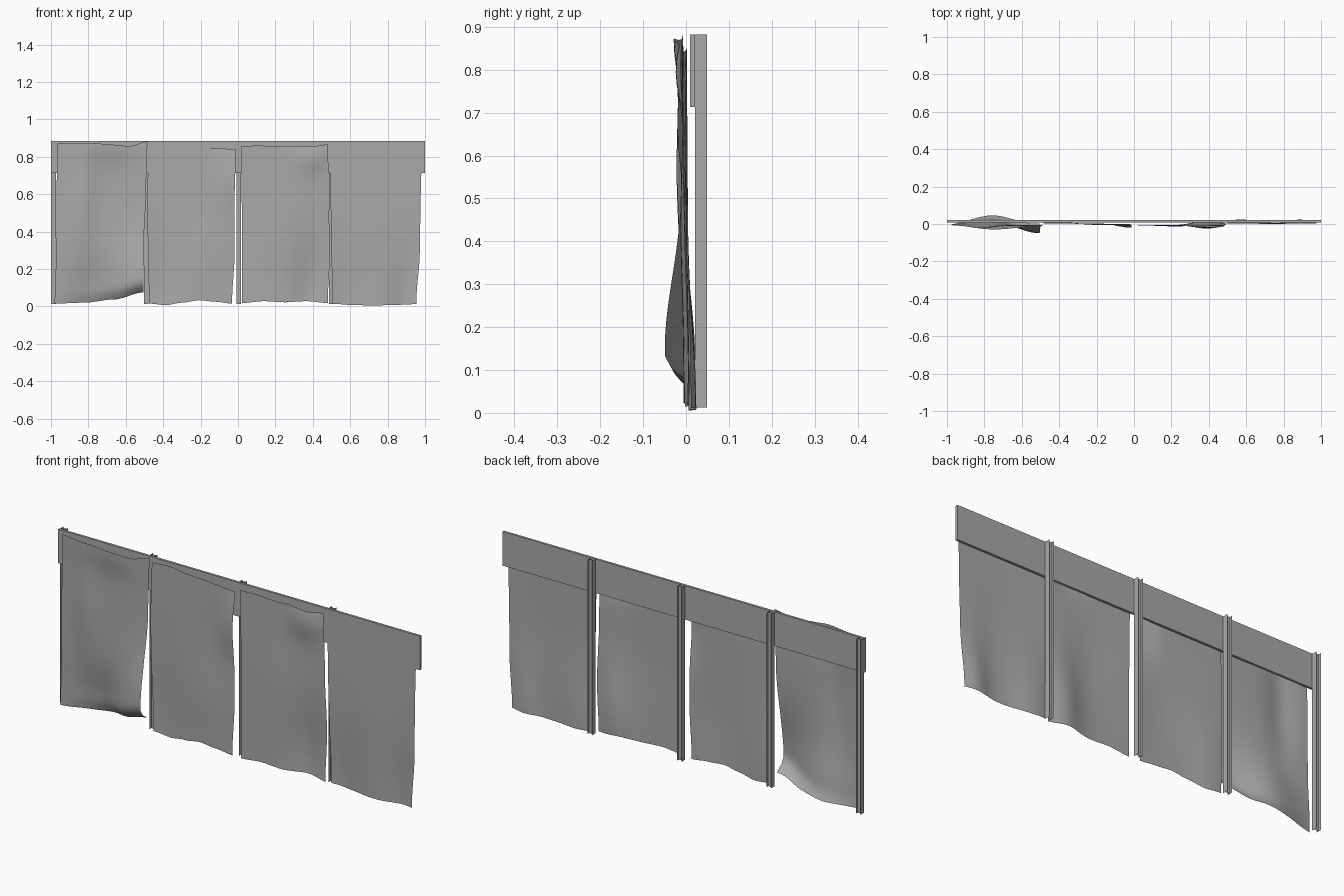
import bpy, bmesh, math

if "Cube" in bpy.data.objects:
    bpy.data.objects.remove(bpy.data.objects["Cube"])

grey = bpy.data.materials.new("plain_grey")
grey.use_nodes = True
COLOR = (0.4, 0.4, 0.4, 1)
grey.diffuse_color = COLOR
grey.node_tree.nodes["Principled BSDF"].inputs["Base Color"].default_value = COLOR


def finish(name, bm):
    mesh = bpy.data.meshes.new(name)
    bm.to_mesh(mesh)
    bm.free()
    mesh.materials.append(grey)
    obj = bpy.data.objects.new(name, mesh)
    bpy.context.collection.objects.link(obj)
    return obj


def box(name, low, high):
    bm = bmesh.new()
    bmesh.ops.create_cube(bm, size=1)
    for v in bm.verts:
        for i in range(3):
            v.co[i] = low[i] if v.co[i] < 0 else high[i]
    return finish(name, bm)


def sample(values, t):
    """Smoothly interpolate evenly spaced values."""
    f = t * (len(values) - 1)
    i = min(int(f), len(values) - 2)
    k = f - i
    k = k * k * (3 - 2 * k)
    return values[i] * (1 - k) + values[i + 1] * k


def post(name, x, half=0.0125, front=0.021, back=0.049, low=0.012, high=0.882):
    """H-section rail: two side flanges joined by a central web."""
    bm = bmesh.new()
    mid = (front + back) / 2
    rails = {}
    for side in (-half, half):
        for y in (front, mid, back):
            rails[side, y] = [bm.verts.new((x + side, y, z)) for z in (low, high)]
    pairs = [((s, a), (s, b)) for s in (-half, half) for a, b in ((front, mid), (mid, back))]
    pairs.append(((-half, mid), (half, mid)))
    for a, b in pairs:
        bm.faces.new((rails[a][0], rails[b][0], rails[b][1], rails[a][1]))
    return finish(name, bm)


def sheet(name, left, right, bottom, top, depth, nu=20, nv=28):
    """Hanging cloth; edges run bottom to top, hems run left to right."""
    bm = bmesh.new()
    rows = []
    for j in range(nv + 1):
        v = j / nv
        row = []
        for i in range(nu + 1):
            u = i / nu
            x = sample(left, v) * (1 - u) + sample(right, v) * u
            z = sample(bottom, u) * (1 - v) + sample(top, u) * v
            row.append(bm.verts.new((x, depth(u, v), z)))
        rows.append(row)
    for a, b in zip(rows, rows[1:]):
        for i in range(nu):
            bm.faces.new((a[i], a[i + 1], b[i + 1], b[i]))
    for f in bm.faces:
        f.smooth = True
    return finish(name, bm)


def bump(u, v, cu, cv, amp, ru=0.3, rv=0.25):
    return amp * math.exp(-((u - cu) / ru) ** 2 - ((v - cv) / rv) ** 2)


# Top board and the four rails behind it
box("top_board", (-1, 0.009, 0.713), (1, 0.021, 0.883))
for n in range(4):
    post(f"post_{n + 1}", -0.986 + 0.495 * n)


# Billow of each cloth sheet
def billow_1(u, v):
    curl = 0.05 * u * max(0, 1 - v / 0.08) ** 2
    return (-0.006 + curl + bump(u, v, 1, 0.08, -0.045, 0.35, 0.3)
            + bump(u, v, 0.45, 0.05, 0.035, 0.3, 0.2)
            + bump(u, v, 0.5, 1, -0.022, 0.3, 0.12)
            + bump(u, v, 0.3, 0.65, -0.016, 0.15, 0.3))


def billow_2(u, v):
    return (0.002 + bump(u, v, 1, 0.8, -0.022, 0.2, 0.2)
            + bump(u, v, 0.1, 0.1, 0.012, 0.25, 0.3)
            + bump(u, v, 0.7, 0.3, -0.008))


def billow_3(u, v):
    return (-0.006 + bump(u, v, 0.8, 0.93, -0.018, 0.2, 0.1)
            + bump(u, v, 0.8, 0.1, 0.028, 0.2, 0.3)
            + bump(u, v, 0.45, 0.5, -0.007))


def billow_4(u, v):
    return (0.004 + bump(u, v, 0.15, 0, 0.02, 0.25, 0.3)
            + bump(u, v, 0.85, 0, 0.02, 0.15, 0.3)
            + bump(u, v, 0.5, 0.5, -0.004))


sheet("cloth_sheet_1", (-0.98, -0.972, -0.97, -0.966), (-0.505, -0.503, -0.492, -0.485),
      (0.015, 0.02, 0.037, 0.075), (0.873, 0.87, 0.873, 0.865, 0.857, 0.882), billow_1)
sheet("cloth_sheet_2", (-0.475, -0.482, -0.485, -0.478), (-0.032, -0.018, -0.018, -0.012),
      (0.015, 0.007, 0.02, 0.033, 0.025, 0.015), (0.86, 0.867, 0.855, 0.85, 0.845, 0.84), billow_2)
sheet("cloth_sheet_3", (0.022, 0.022, 0.02, 0.016), (0.48, 0.492, 0.484, 0.482),
      (0.018, 0.028, 0.022, 0.028, 0.018), (0.856, 0.86, 0.854, 0.858, 0.854, 0.866), billow_3)
sheet("cloth_sheet_4", (0.505, 0.5, 0.495, 0.487), (0.953, 0.972, 0.977, 0.985),
      (0.014, 0.007, 0.005, 0.008, 0.012), (0.88, 0.88, 0.88), billow_4)
